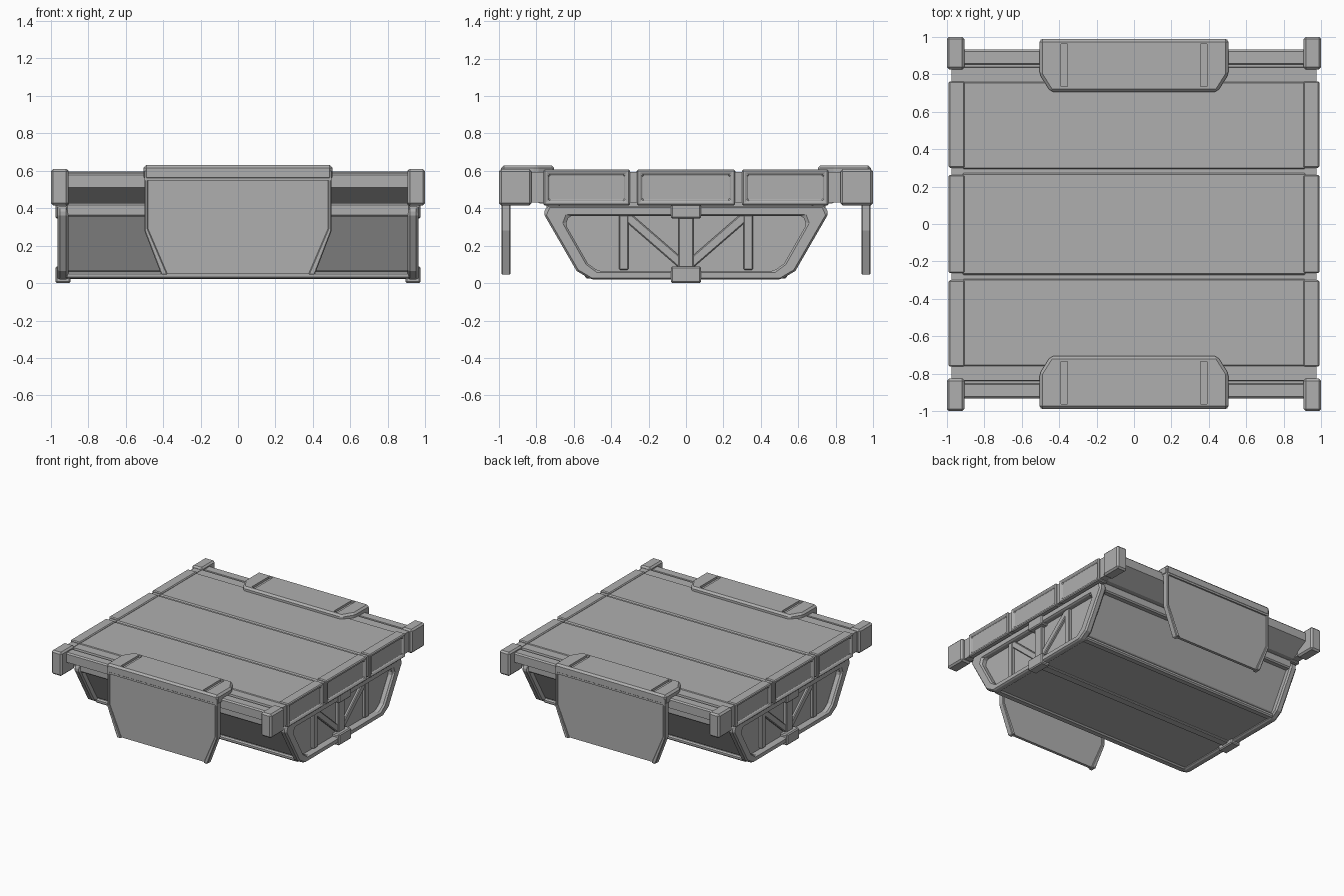
import bpy, bmesh
from mathutils import Vector

if "Cube" in bpy.data.objects:
    bpy.data.objects.remove(bpy.data.objects["Cube"])

AXES = {'x': lambda p, t: (t, p[0], p[1]),
        'y': lambda p, t: (p[0], t, p[1]),
        'z': lambda p, t: (p[0], p[1], t)}

grey = bpy.data.materials.new("dark_grey")
grey.diffuse_color = (0.43, 0.43, 0.43, 1)
grey.use_nodes = True
grey.node_tree.nodes["Principled BSDF"].inputs["Base Color"].default_value = grey.diffuse_color


def finish(name, bm, bevel=0.0):
    bmesh.ops.recalc_face_normals(bm, faces=bm.faces)
    me = bpy.data.meshes.new(name)
    bm.to_mesh(me)
    bm.free()
    me.materials.append(grey)
    ob = bpy.data.objects.new(name, me)
    bpy.context.collection.objects.link(ob)
    if bevel:
        m = ob.modifiers.new("edge_bevel", 'BEVEL')
        m.width = bevel
        m.segments = 1
        m.limit_method = 'ANGLE'
    return ob


def prism(name, pts, axis, a, b, bevel=0.0):
    bm = bmesh.new()
    f = AXES[axis]
    lo = [bm.verts.new(f(p, a)) for p in pts]
    hi = [bm.verts.new(f(p, b)) for p in pts]
    bm.faces.new(lo)
    bm.faces.new(hi[::-1])
    n = len(pts)
    for i in range(n):
        j = (i + 1) % n
        bm.faces.new((lo[i], lo[j], hi[j], hi[i]))
    return finish(name, bm, bevel)


def ring(name, outer, inner, axis, a, b, bevel=0.0):
    bm = bmesh.new()
    f = AXES[axis]
    L = [[bm.verts.new(f(p, t)) for p in loop]
         for loop, t in ((outer, a), (outer, b), (inner, b), (inner, a))]
    n = len(outer)
    for k in range(4):
        A, B = L[k], L[(k + 1) % 4]
        for i in range(n):
            j = (i + 1) % n
            bm.faces.new((A[i], A[j], B[j], B[i]))
    return finish(name, bm, bevel)


def box(name, x, y, z, bevel=0.0):
    return prism(name, [(x[0], y[0]), (x[1], y[0]), (x[1], y[1]), (x[0], y[1])],
                 'z', z[0], z[1], bevel)


def strut(name, p, q, w, a, b):
    p, q = Vector(p), Vector(q)
    d = (q - p).normalized() * (w / 2)
    n = Vector((-d.y, d.x))
    return prism(name, [p + n, q + n, q - n, p - n], 'x', a, b, 0.006)


def sym(half):
    return half + [(-p[0], p[1]) for p in reversed(half)]


# Deck: one profile across y with plank grooves and undercut edges
prism("deck", sym([(0.265, 0.597), (0.272, 0.587), (0.293, 0.587), (0.30, 0.597),
                   (0.752, 0.597), (0.758, 0.592), (0.835, 0.592), (0.838, 0.575),
                   (0.852, 0.575), (0.857, 0.588), (0.922, 0.588), (0.932, 0.578),
                   (0.932, 0.51), (0.78, 0.425)]), 'x', -0.915, 0.915)

# Tub body
prism("tub_body", sym([(0.705, 0.43), (0.705, 0.36), (0.535, 0.07), (0.49, 0.035)]),
      'x', -0.915, 0.915)
box("tub_keel_strip", (-0.93, 0.93), (-0.035, 0.035), (0.022, 0.06), 0.006)

# Tub end frames, trusses and clamps
outer = sym([(0.745, 0.412), (0.762, 0.372), (0.585, 0.065), (0.51, 0.02)])
inner = sym([(0.625, 0.36), (0.643, 0.312), (0.525, 0.105), (0.47, 0.065)])
for s, side in ((-1, "left"), (1, "right")):
    ring("tub_frame_" + side, outer, inner, 'x', s * 0.905, s * 0.965, 0.013)
    a, b = s * 0.90, s * 0.94
    for t in (-1, 1):
        strut("truss_post", (t * 0.333, 0.07), (t * 0.333, 0.37), 0.05, a, b)
        strut("truss_diagonal", (t * 0.32, 0.36), (t * 0.02, 0.10), 0.05, a, s * 0.935)
    strut("truss_centre_post", (0, 0.06), (0, 0.37), 0.08, a, s * 0.943)
    for z in ((0.0, 0.09), (0.345, 0.425)):
        xs = sorted((s * 0.895, s * 0.975))
        box("frame_clamp", xs, (-0.08, 0.08), z, 0.008)

    # Side rail with three framed, recessed panels
    box("rail_core_" + side, sorted((s * 0.912, s * 0.975)), (-0.86, 0.86), (0.43, 0.595))
    for y in ((-0.762, -0.30), (-0.263, 0.263), (0.30, 0.762)):
        p = box("rail_panel", sorted((s * 0.905, s * 0.99)), y, (0.415, 0.607), 0.007)
        bm = bmesh.new()
        bm.from_mesh(p.data)
        bm.normal_update()
        face = [f for f in bm.faces if f.calc_center_median().x * s > 0.985]
        bmesh.ops.inset_region(bm, faces=face, thickness=0.022, use_even_offset=True)
        bmesh.ops.inset_region(bm, faces=face, thickness=0.010, depth=-0.02,
                               use_even_offset=True)
        bm.to_mesh(p.data)
        bm.free()
    for t in (-1, 1):
        box("corner_block", sorted((s * 0.905, s * 1.0)), sorted((t * 0.825, t * 1.0)),
            (0.415, 0.61), 0.013)

# Lips and hanging flaps at front and back
for t, end in ((-1, "front"), (1, "back")):
    box("tub_lip_" + end, (-0.92, 0.92), sorted((t * 0.67, t * 0.747)), (0.355, 0.428), 0.01)
    box("tub_lower_edge_" + end, (-0.92, 0.92), sorted((t * 0.48, t * 0.54)), (0.024, 0.06), 0.01)
    prism("flap_plate_" + end, sym([(0.49, 0.60), (0.49, 0.285), (0.39, 0.05)]),
          'y', t * 0.95, t * 0.973)
    for s in (-1, 1):
        prism("flap_side_rim", [(s * x, z) for x, z in
              ((0.50, 0.60), (0.50, 0.28), (0.41, 0.045), (0.375, 0.045), (0.48, 0.29), (0.48, 0.60))],
              'y', t * 0.938, t * 0.986, 0.005)
    box("flap_header_" + end, (-0.50, 0.50), sorted((t * 0.938, t * 0.986)), (0.548, 0.60))
    cap = prism("flap_cap_" + end, sym([(0.505, t * 0.988), (0.505, t * 0.80), (0.445, t * 0.705)]),
                'z', 0.55, 0.63, 0.015)
    # Slots cut into the cap
    for s in (-1, 1):
        cut = box("slot_cutter", sorted((s * 0.355, s * 0.39)), sorted((t * 0.735, t * 0.962)),
                  (0.612, 0.70))
        cut.hide_render = True
        cut.hide_set(True)
        m = cap.modifiers.new("slot", 'BOOLEAN')
        m.operation = 'DIFFERENCE'
        m.solver = 'EXACT'
        m.object = cut
